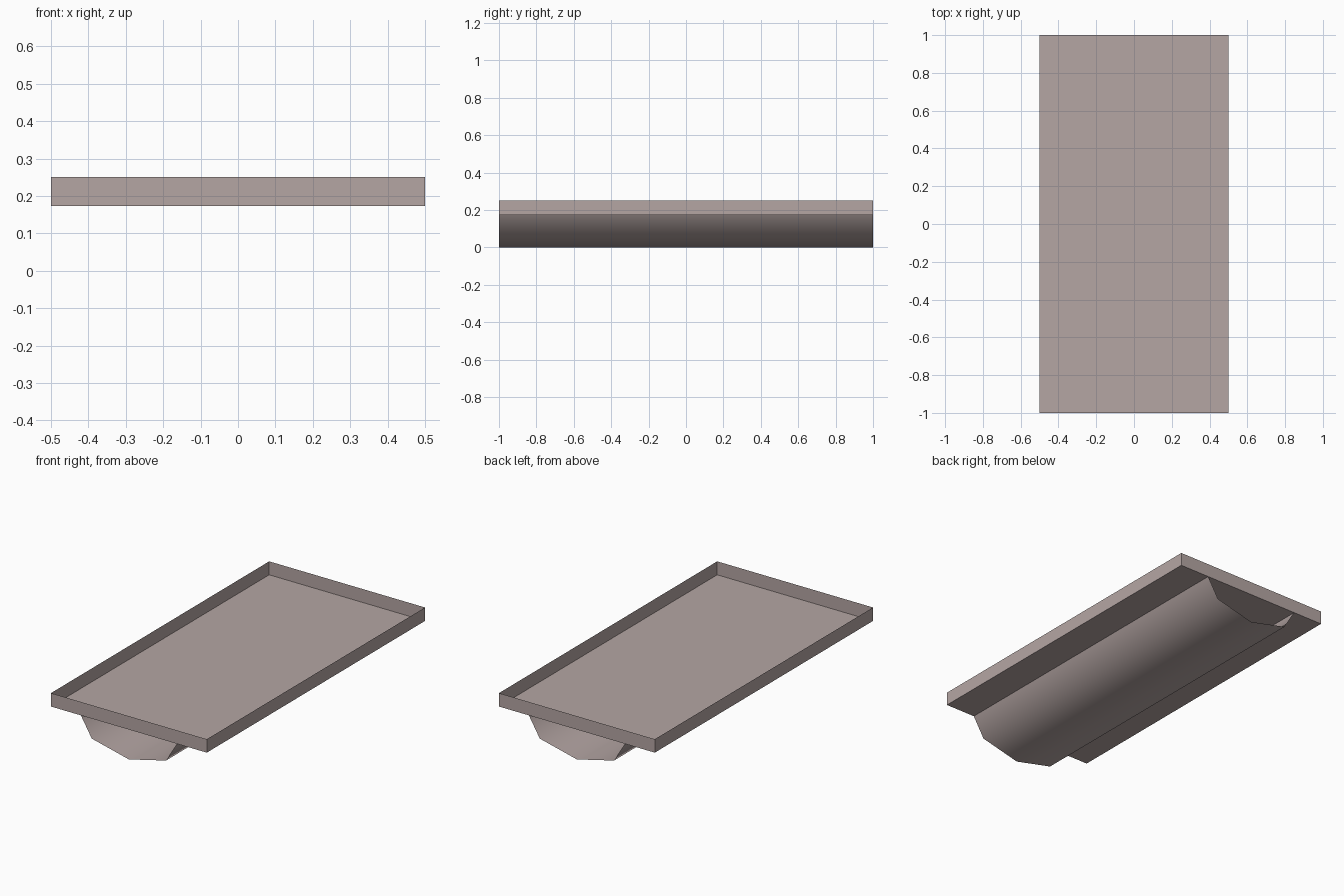
import bpy
import bmesh

cube = bpy.data.objects.get("Cube")
if cube:
    bpy.data.objects.remove(cube, do_unlink=True)

# Single flat colour shared by both parts
COLOUR = (0.46, 0.38, 0.37, 1.0)
mat = bpy.data.materials.new("dusty_taupe")
mat.use_nodes = True
mat.diffuse_color = COLOUR
mat.node_tree.nodes["Principled BSDF"].inputs["Base Color"].default_value = COLOUR

LENGTH, WIDTH = 2.0, 1.0
FLOOR, RIM = 0.173, 0.251


def add_object(name, bm, smooth=False):
    mesh = bpy.data.meshes.new(name)
    for face in bm.faces:
        face.smooth = smooth
    bm.to_mesh(mesh)
    bm.free()
    mesh.materials.append(mat)
    obj = bpy.data.objects.new(name, mesh)
    bpy.context.collection.objects.link(obj)
    return obj


# Shallow open tray: a thin-walled box without its top
bm = bmesh.new()
bmesh.ops.create_cube(bm, size=1.0)
for v in bm.verts:
    v.co.x *= WIDTH
    v.co.y *= LENGTH
    v.co.z = RIM if v.co.z > 0 else FLOOR
top = [f for f in bm.faces if f.normal.z > 0.5]
bmesh.ops.delete(bm, geom=top, context='FACES_ONLY')
add_object("tray", bm)

# Rounded trough beneath: an open curved sheet running the full length
half = [(0.308, FLOOR), (0.238, 0.057)]
profile = [(-x, z) for x, z in half] + [(0.0, 0.0)] + half[::-1]
bm = bmesh.new()
front = [bm.verts.new((x, -LENGTH / 2, z)) for x, z in profile]
edges = [bm.edges.new(pair) for pair in zip(front, front[1:])]
result = bmesh.ops.extrude_edge_only(bm, edges=edges)
moved = [g for g in result["geom"] if isinstance(g, bmesh.types.BMVert)]
bmesh.ops.translate(bm, verts=moved, vec=(0, LENGTH, 0))
bm.normal_update()
if sum(f.normal.z for f in bm.faces) > 0:
    bmesh.ops.reverse_faces(bm, faces=bm.faces[:])
add_object("trough", bm, smooth=True)
